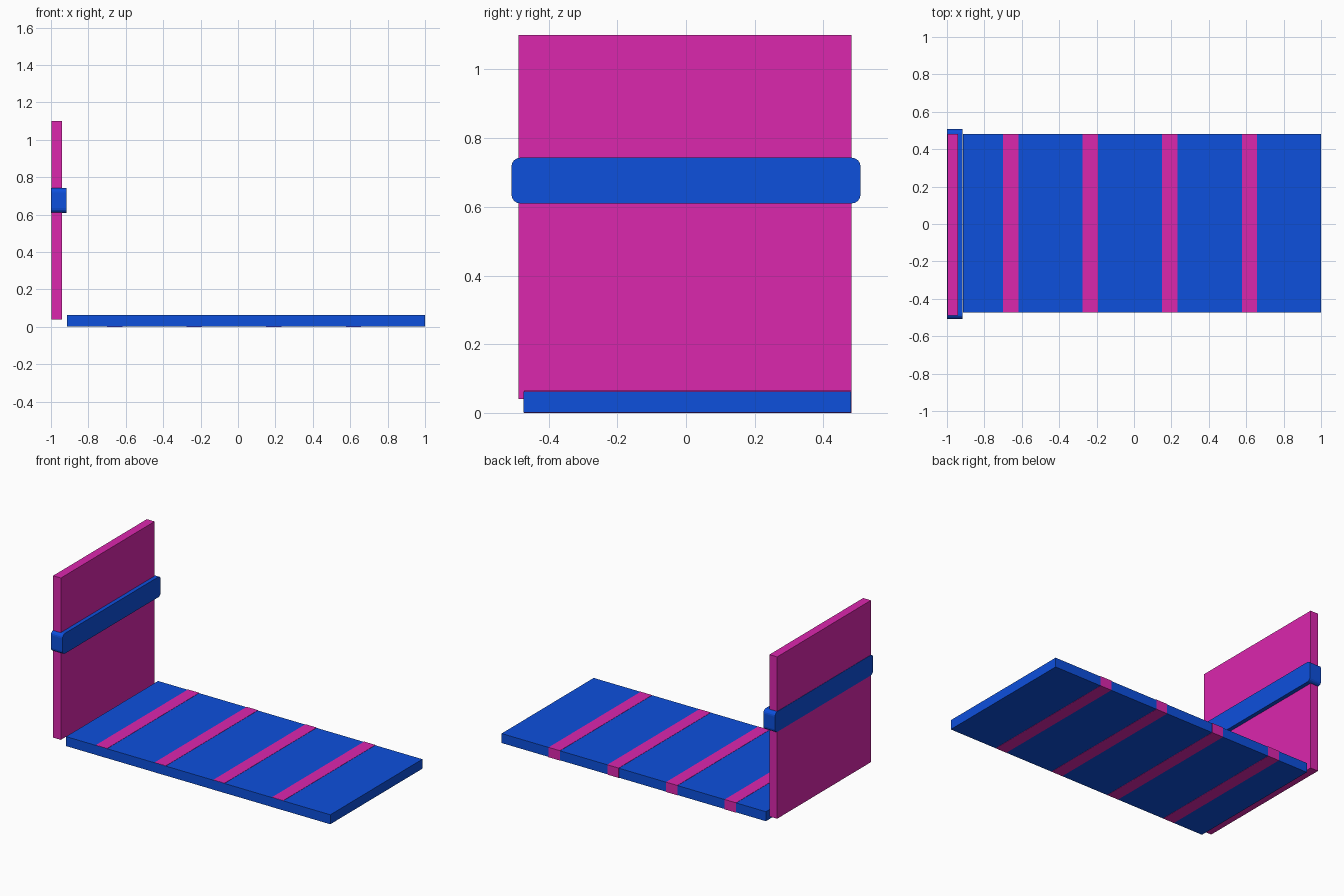
import bpy
import bmesh

if "Cube" in bpy.data.objects:
    bpy.data.objects.remove(bpy.data.objects["Cube"])


def material(name, color):
    mat = bpy.data.materials.new(name)
    mat.diffuse_color = (*color, 1)
    mat.use_nodes = True
    mat.node_tree.nodes["Principled BSDF"].inputs["Base Color"].default_value = mat.diffuse_color
    return mat


blue = material("blue", (0.004, 0.08, 0.72))
magenta = material("magenta", (0.71, 0.02, 0.42))


def box(name, xs, ys, zs, mat, radius=0):
    """Box between limits; radius rounds the edges running along x."""
    bm = bmesh.new()
    bmesh.ops.create_cube(bm, size=1)
    for v in bm.verts:
        v.co = [lim[0] if c < 0 else lim[1] for c, lim in zip(v.co, (xs, ys, zs))]
    if radius:
        edges = [e for e in bm.edges
                 if abs(e.verts[0].co.x - e.verts[1].co.x) > 1e-4]
        bmesh.ops.bevel(bm, geom=edges, offset=radius, segments=4,
                        profile=0.5, affect='EDGES')
    mesh = bpy.data.meshes.new(name)
    bm.to_mesh(mesh)
    bm.free()
    mesh.materials.append(mat)
    obj = bpy.data.objects.new(name, mesh)
    bpy.context.collection.objects.link(obj)
    return obj


# Flat base slab
box("base_slab", (-0.915, 1.0), (-0.473, 0.48), (0.001, 0.063), blue)

# Cross stripes, showing on top, bottom and back edge
for i in range(4):
    x = -0.659 + i * 0.4255
    box(f"base_stripe_{i + 1}", (x - 0.041, x + 0.041),
        (-0.472, 0.482), (0.0, 0.0645), magenta)

# Upright panel at the end
box("upright_panel", (-0.998, -0.942), (-0.488, 0.482), (0.04, 1.10), magenta)

# Rounded band wrapped around the panel
box("panel_band", (-1.0, -0.916), (-0.508, 0.508), (0.61, 0.743), blue, 0.025)
